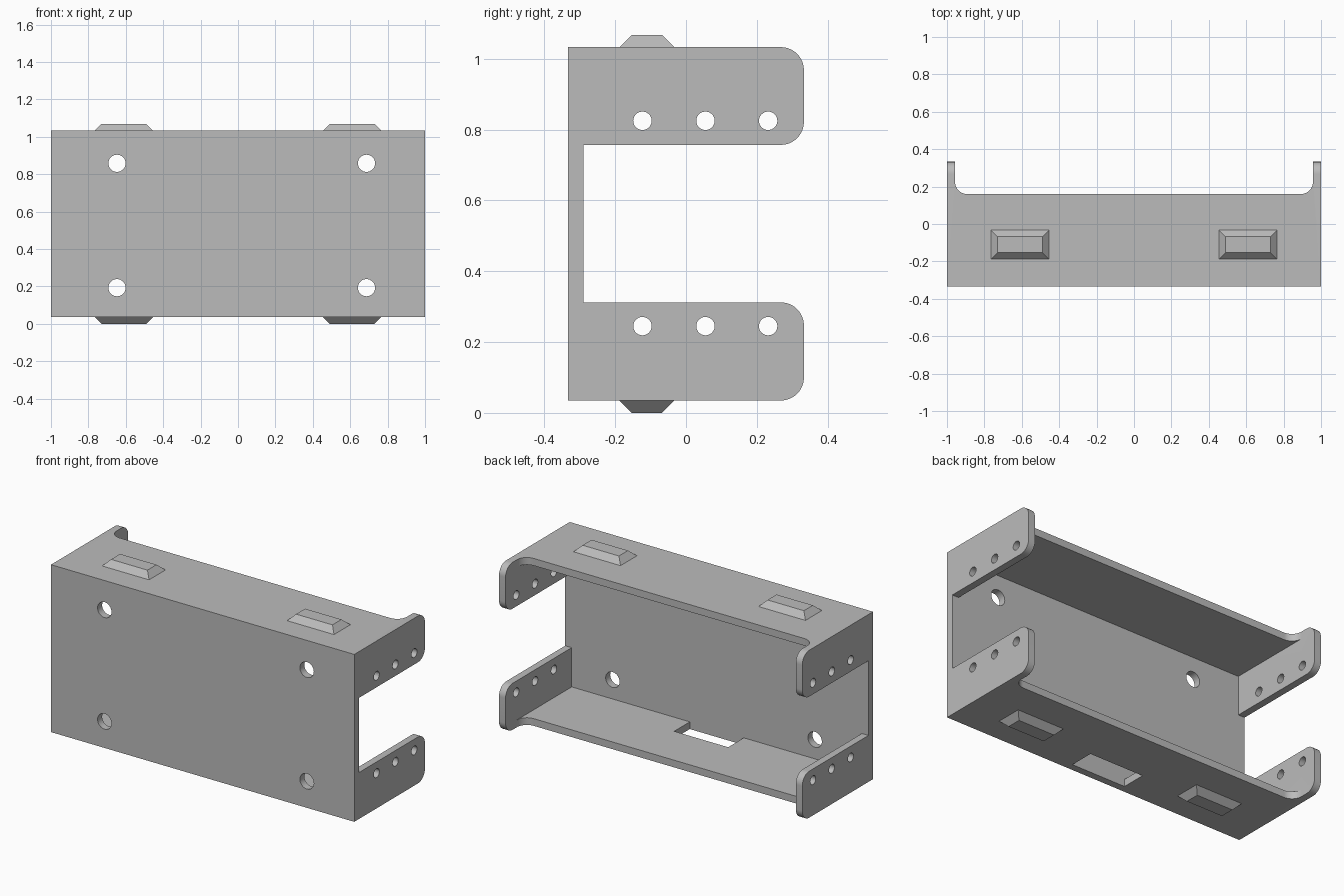
import bpy, bmesh, math
from mathutils import Vector

cube = bpy.data.objects.get("Cube")
if cube:
    bpy.data.objects.remove(cube, do_unlink=True)

grey = bpy.data.materials.new("plain grey")
grey.use_nodes = True
colour = (0.5, 0.5, 0.5, 1)
grey.diffuse_color = colour
grey.node_tree.nodes["Principled BSDF"].inputs["Base Color"].default_value = colour

WIDTH, FRONT, BACK = 1.0, -0.333, 0.333
LOW, HIGH = 0.035, 1.033
WALL = 0.043
GAP_LOW, GAP_HIGH = 0.312, 0.757
ROUND = 0.065
PLATE_BACK = 0.16
INNER = WIDTH - WALL
MID = (LOW + HIGH) / 2


def make_object(name, bm):
    bmesh.ops.recalc_face_normals(bm, faces=bm.faces)
    mesh = bpy.data.meshes.new(name)
    bm.to_mesh(mesh)
    bm.free()
    mesh.materials.append(grey)
    obj = bpy.data.objects.new(name, mesh)
    bpy.context.collection.objects.link(obj)
    return obj


def prism(name, points, axis, start, end):
    """Extrude a 2D outline along x, y or z."""
    def place(a, b, c):
        return {"x": (c, a, b), "y": (a, c, b), "z": (a, b, c)}[axis]
    bm = bmesh.new()
    face = bm.faces.new([bm.verts.new(place(a, b, start)) for a, b in points])
    new = bmesh.ops.extrude_face_region(bm, geom=[face])["geom"]
    shift = Vector(place(0, 0, end - start))
    bmesh.ops.translate(bm, vec=shift, verts=[v for v in new if isinstance(v, bmesh.types.BMVert)])
    return make_object(name, bm)


def arc(a, b, radius, begin, finish, steps=12):
    angles = [math.radians(begin + (finish - begin) * i / steps) for i in range(steps + 1)]
    return [(a + radius * math.cos(t), b + radius * math.sin(t)) for t in angles]


def circle(a, b, radius):
    return arc(a, b, radius, 0, 360, 32)[:-1]


def rectangle(a0, a1, b0, b1):
    return [(a0, b0), (a1, b0), (a1, b1), (a0, b1)]


def cut(target, cutter):
    cutter.hide_render = True
    mod = target.modifiers.new("cut", "BOOLEAN")
    mod.operation, mod.solver, mod.object = "DIFFERENCE", "EXACT", cutter
    bpy.context.view_layer.objects.active = target
    bpy.ops.object.modifier_apply(modifier=mod.name)
    bpy.data.objects.remove(cutter, do_unlink=True)


# Bracket body: C-shaped side outline with rounded ear corners
b = BACK - ROUND
outline = ([(FRONT, LOW)]
           + arc(b, LOW + ROUND, ROUND, -90, 0)
           + arc(b, GAP_LOW - ROUND, ROUND, 0, 90)
           + [(FRONT + WALL, GAP_LOW), (FRONT + WALL, GAP_HIGH)]
           + arc(b, GAP_HIGH + ROUND, ROUND, -90, 0)
           + arc(b, HIGH - ROUND, ROUND, 0, 90)
           + [(FRONT, HIGH)])
body = prism("bracket_body", outline, "x", -WIDTH, WIDTH)

# Hollow interior
cut(body, prism("interior_cutter", rectangle(FRONT + WALL, 1, LOW + WALL, HIGH - WALL),
                "x", -INNER, INNER))

# Back edge of the plates, filleted into the ears
c = INNER - ROUND
recess = ([(INNER, 1), (-INNER, 1)]
          + arc(-c, PLATE_BACK + ROUND, ROUND, 180, 270)
          + arc(c, PLATE_BACK + ROUND, ROUND, 270, 360))
cut(body, prism("back_cutter", recess, "z", -1, 2))

# Cable slot in the floor, against the front wall
cut(body, prism("slot_cutter", rectangle(-0.178, 0.178, FRONT + WALL, -0.143), "z", -0.2, 0.2))

# Mounting holes in the front wall
for x in (-0.647, 0.687):
    for z in (0.193, 0.858):
        cut(body, prism("front_hole_cutter", circle(x, z, 0.046), "y", -0.5, -0.2))

# Screw holes through both pairs of ears
for y in (-0.123, 0.055, 0.232):
    for z in (0.245, 0.825):
        cut(body, prism("ear_hole_cutter", circle(y, z, 0.026), "x", -1.5, 1.5))

bpy.ops.object.select_all(action="DESELECT")
body.select_set(True)
bpy.context.view_layer.objects.active = body
bpy.ops.object.shade_smooth_by_angle(angle=math.radians(30))


# Tapered locating pads above and below
def pad(name, x, z, direction):
    bm = bmesh.new()
    rings = []
    for inset in (0, 0.035):
        corners = rectangle(x - 0.155 + inset, x + 0.155 - inset, -0.188 + inset, -0.033 - inset)
        rings.append([bm.verts.new((a, d, z + direction * inset)) for a, d in corners])
    bm.faces.new(rings[0])
    bm.faces.new(rings[1])
    for i in range(4):
        j = (i + 1) % 4
        bm.faces.new((rings[0][i], rings[0][j], rings[1][j], rings[1][i]))
    make_object(name, bm)


for side, x in (("left", 0.61), ("right", -0.61)):
    pad("top_pad_" + side, x, HIGH, 1)
    pad("bottom_pad_" + side, x, LOW, -1)
